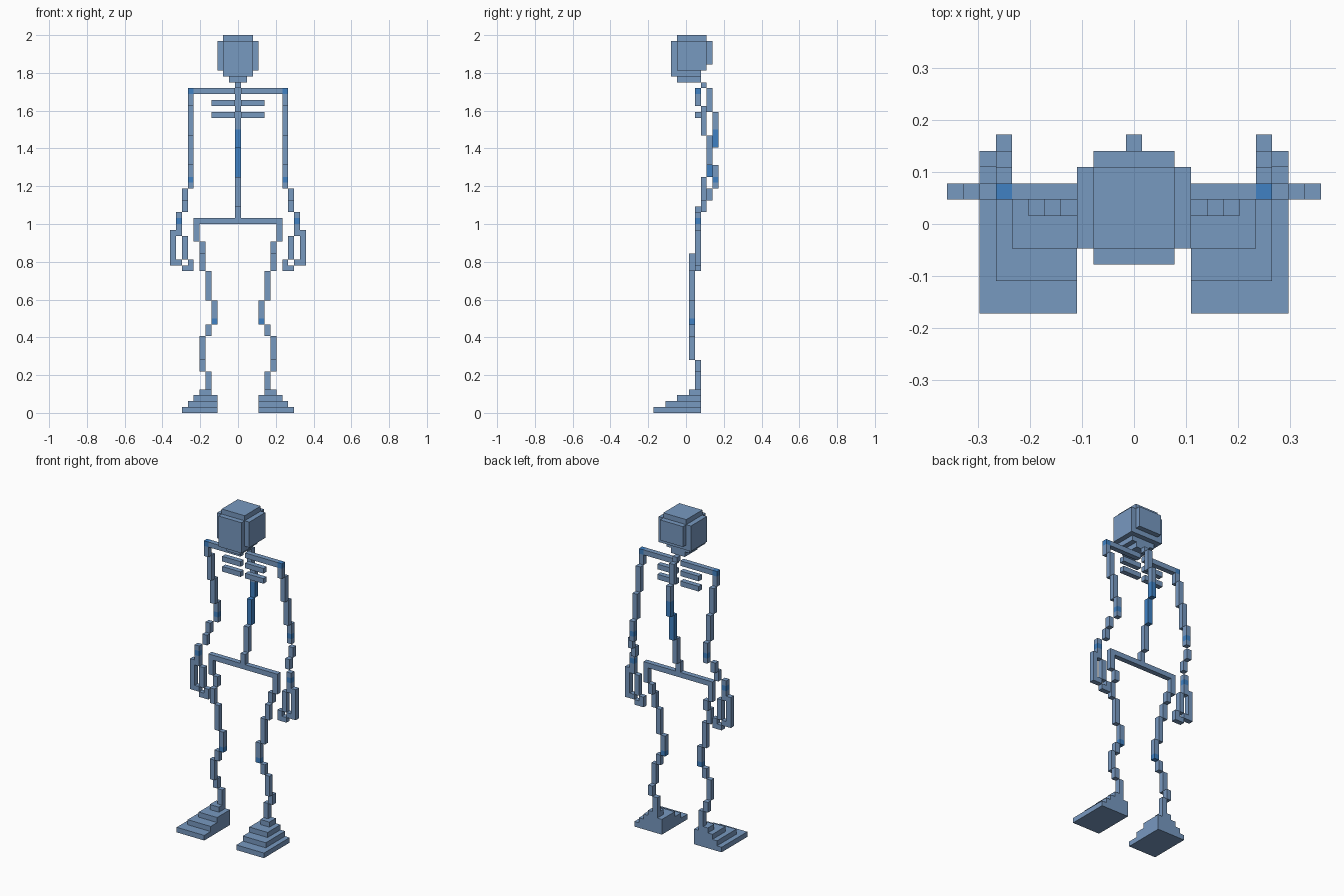
import bpy
import bmesh

cube = bpy.data.objects.get("Cube")
if cube:
    bpy.data.objects.remove(cube, do_unlink=True)

U = 2 / 64  # size of one block


def material(name, color):
    mat = bpy.data.materials.new(name)
    mat.use_nodes = True
    mat.diffuse_color = color
    bsdf = next(n for n in mat.node_tree.nodes if n.type == 'BSDF_PRINCIPLED')
    bsdf.inputs["Base Color"].default_value = color
    return mat


BONE = material("grey_blue", (0.187, 0.319, 0.53, 1))
JOINT = material("strong_blue", (0.05, 0.22, 0.55, 1))


def add_box(bm, x, y, z, mat=0):
    """x and y are inclusive block ranges, z is a bottom/top pair."""
    lo = ((x[0] - 0.5) * U, (y[0] - 0.5) * U, z[0] * U)
    hi = ((x[1] + 0.5) * U, (y[1] + 0.5) * U, z[1] * U)
    verts = bmesh.ops.create_cube(bm, size=1)["verts"]
    for v in verts:
        v.co = [(a + b) / 2 + c * (b - a) for a, b, c in zip(lo, hi, v.co)]
    for f in {f for v in verts for f in v.link_faces}:
        f.material_index = mat


def build(name, boxes, side=1):
    """Make one object from boxes; side -1 mirrors it across x."""
    bm = bmesh.new()
    for x, *rest in boxes:
        x = x if side == 1 else (-x[1], -x[0])
        add_box(bm, x, *rest)
    mesh = bpy.data.meshes.new(name)
    bm.to_mesh(mesh)
    bm.free()
    mesh.materials.append(BONE)
    mesh.materials.append(JOINT)
    obj = bpy.data.objects.new(name, mesh)
    bpy.context.collection.objects.link(obj)
    return obj


def columns(cols):
    """Single-block columns given as x, y, bottom, top, material."""
    return [((i, i), (j, j), (a, b), m) for i, j, a, b, m in cols]


# Skull: core, face, back plate, cheeks, chin and jaw
build("head", [
    ((-2, 2), (-1, 3), (58, 64)),
    ((-2, 2), (-2, -2), (57, 63)),
    ((-2, 2), (4, 4), (59, 63)),
    ((3, 3), (-1, 3), (58, 63)),
    ((-3, -3), (-1, 3), (58, 63)),
    ((-2, 2), (-1, 2), (57, 58)),
    ((-1, 1), (-1, 2), (56, 57)),
])

# Curved spine with a coloured middle
build("spine", columns([
    (0, 3, 55, 56, 0), (0, 4, 51, 55, 0), (0, 5, 48, 51, 0),
    (0, 5, 45, 48, 1), (0, 4, 40, 45, 1),
    (0, 3, 35, 40, 0), (0, 2, 33, 35, 0),
]))

# Hip bar with drops at both ends
build("pelvis", [((-7, 7), (2, 2), (32, 33))]
      + columns([(-7, 2, 29, 32, 0), (7, 2, 29, 32, 0)]))

for label, side in (("left", 1), ("right", -1)):
    build("collarbone_" + label, [((1, 7), (2, 2), (54, 55))], side)
    build("ribs_" + label, [((1, 4), (2, 2), (z, z + 1)) for z in (50, 52)], side)

    # Arm: shoulder, upper arm, elbow, forearm, wrist
    build("arm_" + label, columns([
        (8, 2, 54, 55, 1), (8, 2, 52, 54, 0), (8, 3, 47, 52, 0),
        (8, 4, 42, 47, 0), (8, 5, 40, 42, 0), (8, 5, 39, 40, 1),
        (8, 5, 38, 39, 0), (9, 4, 36, 38, 0), (9, 3, 34, 36, 0),
        (10, 2, 33, 34, 0), (10, 2, 32, 33, 1), (10, 2, 30, 32, 0),
    ]), side)

    # Hand: outer and inner finger with curled tips
    build("hand_" + label, columns([
        (11, 2, 25, 31, 0), (10, 2, 25, 26, 0), (9, 2, 26, 30, 0),
        (8, 2, 24, 26, 0), (9, 2, 24, 25, 0),
    ]), side)

    # Leg: thigh, knee, shin, ankle
    build("leg_" + label, columns([
        (6, 2, 27, 29, 0), (6, 1, 24, 27, 0), (5, 1, 19, 24, 0),
        (4, 1, 16, 19, 0), (4, 1, 15, 16, 1), (5, 1, 13, 15, 0),
        (6, 1, 9, 13, 0), (6, 2, 7, 9, 0), (5, 2, 4, 7, 0),
    ]), side)

    # Stepped foot
    steps = [((4, 9), -5), ((4, 8), -3), ((4, 7), -1), ((5, 6), 1)]
    build("foot_" + label,
          [(x, (y, 2), (k, k + 1)) for k, (x, y) in enumerate(steps)], side)
